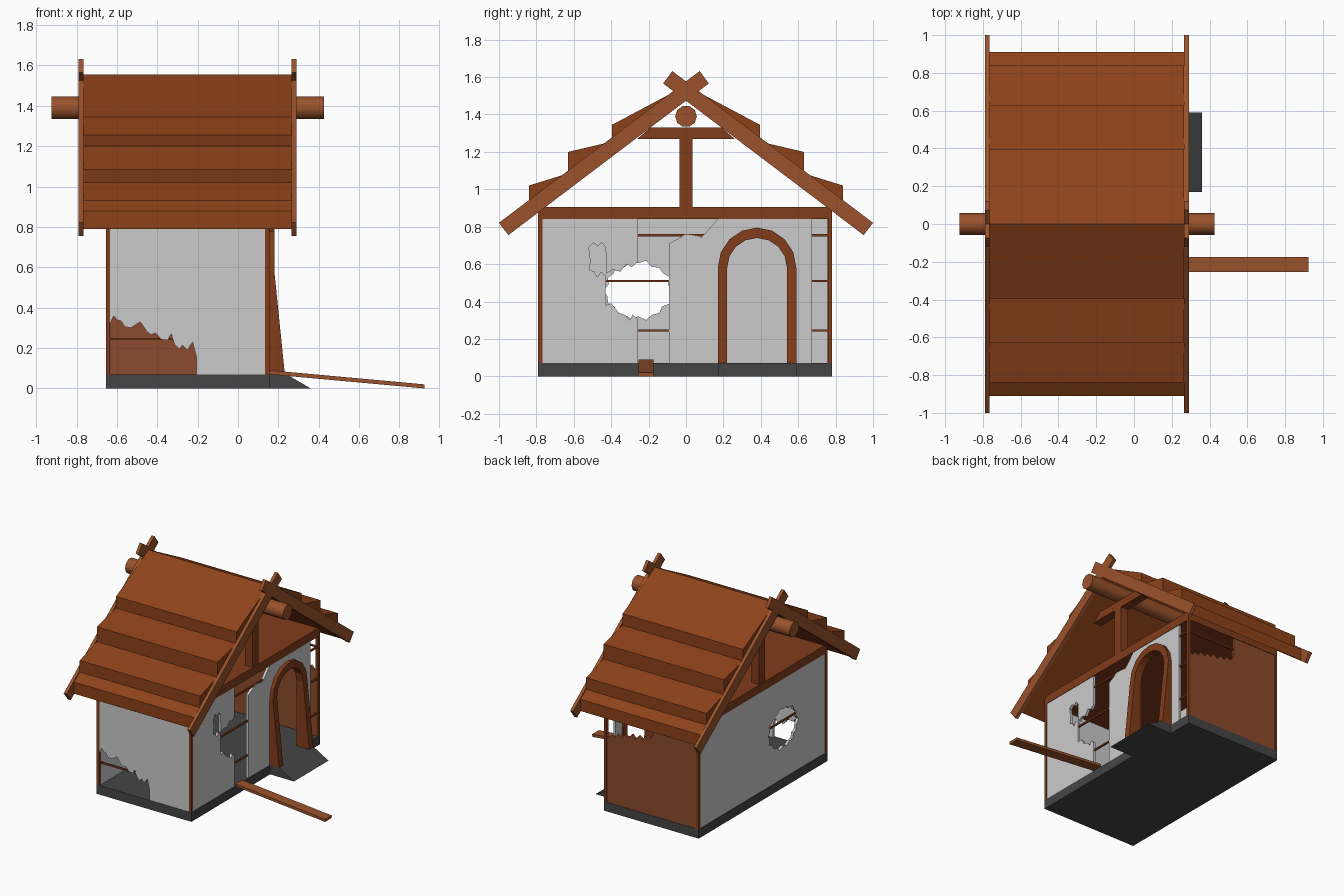
import bpy, bmesh, math
from mathutils import Vector

if "Cube" in bpy.data.objects:
    bpy.data.objects.remove(bpy.data.objects["Cube"])


def material(name, rgb):
    m = bpy.data.materials.new(name)
    m.diffuse_color = (*rgb, 1)
    m.use_nodes = True
    m.node_tree.nodes["Principled BSDF"].inputs["Base Color"].default_value = m.diffuse_color
    return m


ROOF = material("roof_wood", (0.27, 0.055, 0.01))
WOOD = material("beam_wood", (0.32, 0.085, 0.025))
DARK = material("frame_wood", (0.22, 0.045, 0.01))
BOARD = material("board_wood", (0.26, 0.07, 0.025))
STONE = material("dark_stone", (0.06, 0.06, 0.06))


def finish(name, bm, mat=None):
    bmesh.ops.recalc_face_normals(bm, faces=bm.faces)
    me = bpy.data.meshes.new(name)
    bm.to_mesh(me)
    bm.free()
    ob = bpy.data.objects.new(name, me)
    bpy.context.collection.objects.link(ob)
    if mat:
        me.materials.append(mat)
    return ob


def prism(name, pts, axis, a, b, mat=None):
    """Extrude a 2D outline: axis 'x' takes (y, z) points, 'y' takes (x, z)."""
    bm = bmesh.new()
    place = (lambda p: (a, p[0], p[1])) if axis == 'x' else (lambda p: (p[0], a, p[1]))
    face = bm.faces.new([bm.verts.new(place(p)) for p in pts])
    ext = bmesh.ops.extrude_face_region(bm, geom=[face])
    move = Vector((b - a, 0, 0) if axis == 'x' else (0, b - a, 0))
    bmesh.ops.translate(bm, vec=move,
                        verts=[v for v in ext['geom'] if isinstance(v, bmesh.types.BMVert)])
    bmesh.ops.triangulate(bm, faces=[f for f in bm.faces if len(f.verts) > 4])
    return finish(name, bm, mat)


def box(name, x0, x1, y0, y1, z0, z1, mat=None):
    return prism(name, [(y0, z0), (y1, z0), (y1, z1), (y0, z1)], 'x', x0, x1, mat)


# Stone base and sloped doorstep
box("base", -0.655, 0.155, -0.79, 0.78, 0, 0.07, STONE)
prism("doorstep", [(0.155, 0), (0.36, 0), (0.24, 0.07), (0.155, 0.07)], 'y', 0.17, 0.59, STONE)

# Corner posts and attic floor
for sx, x in (("left", -0.655), ("right", 0.133)):
    for sy, y in (("front", -0.79), ("back", 0.758)):
        box(f"post_{sy}_{sx}", x, x + 0.022, y, y + 0.022, 0.07, 0.84, DARK)
box("attic_floor", -0.655, 0.155, -0.79, 0.78, 0.84, 0.905, DARK)

# Front wall, broken at the lower left
prism("front_wall", [
    (-0.635, 0.32), (-0.615, 0.36), (-0.6, 0.34), (-0.58, 0.335), (-0.56, 0.305), (-0.53, 0.3),
    (-0.485, 0.33), (-0.45, 0.28), (-0.43, 0.265), (-0.41, 0.275), (-0.38, 0.245), (-0.35, 0.24),
    (-0.33, 0.27), (-0.315, 0.22), (-0.29, 0.195), (-0.275, 0.215), (-0.25, 0.19), (-0.225, 0.23),
    (-0.205, 0.15), (-0.205, 0.07), (0.135, 0.07), (0.135, 0.84), (-0.635, 0.84)],
    'y', -0.787, -0.767)

# Board back wall, broken at the upper corner
prism("back_wall", [
    (-0.64, 0.07), (0.14, 0.07), (0.14, 0.6), (0.12, 0.57), (0.09, 0.6), (0.065, 0.585),
    (0.04, 0.62), (0.01, 0.6), (-0.02, 0.63), (-0.05, 0.615), (-0.08, 0.65), (-0.11, 0.62),
    (-0.14, 0.655), (-0.17, 0.635), (-0.2, 0.67), (-0.23, 0.65), (-0.26, 0.69), (-0.265, 0.84),
    (-0.64, 0.84)], 'y', 0.757, 0.777, BOARD)

# Left wall with a ragged round hole
left = prism("left_wall", [(-0.77, 0.07), (0.76, 0.07), (0.76, 0.84), (-0.77, 0.84)],
             'x', -0.652, -0.632)
ring = []
for i in range(28):
    t = 2 * math.pi * i / 28
    k = (1.0, 0.9, 1.05, 0.94)[i % 4]
    ring.append((-0.255 + 0.18 * k * math.cos(t), 0.46 + 0.155 * k * math.sin(t)))
cutter = prism("hole_cutter", ring, 'x', -0.75, -0.55)
cutter.hide_render = True
mod = left.modifiers.new("hole", 'BOOLEAN')
mod.object, mod.operation, mod.solver = cutter, 'DIFFERENCE', 'EXACT'
bpy.context.view_layer.objects.active = left
bpy.ops.object.modifier_apply(modifier="hole")
bpy.data.objects.remove(cutter)

# Right wall: torn front panel, then the door panel with an arched notch
prism("right_wall_front", [
    (-0.77, 0.07), (-0.26, 0.07), (-0.26, 0.31), (-0.285, 0.33), (-0.3, 0.3), (-0.33, 0.33),
    (-0.36, 0.34), (-0.4, 0.39), (-0.43, 0.38), (-0.43, 0.54), (-0.455, 0.56), (-0.475, 0.53),
    (-0.49, 0.56), (-0.515, 0.57), (-0.51, 0.62), (-0.52, 0.69), (-0.495, 0.715), (-0.47, 0.695),
    (-0.45, 0.715), (-0.43, 0.69), (-0.425, 0.55), (-0.39, 0.57), (-0.35, 0.56), (-0.32, 0.6),
    (-0.29, 0.585), (-0.26, 0.61), (-0.26, 0.84), (-0.77, 0.84)], 'x', 0.132, 0.152)

SEG, CY, SPRING = 8, 0.38, 0.58


def arch(ry, rz):
    """Door outline from one foot over the arch to the other foot."""
    arc = [(CY - ry * math.cos(math.pi * i / SEG), SPRING + rz * math.sin(math.pi * i / SEG))
           for i in range(SEG + 1)]
    return [(CY - ry, 0.07)] + arc + [(CY + ry, 0.07)]


prism("right_wall_door", [(-0.09, 0.07)] + arch(0.185, 0.19) + [
    (0.67, 0.07), (0.67, 0.84), (0.17, 0.84), (0.085, 0.745), (0, 0.76), (-0.09, 0.71)],
    'x', 0.132, 0.152)

# Arched door frame with feet flaring outward
bm = bmesh.new()
loops = []
for (yi, zi), (yo, zo) in zip(arch(0.16, 0.16), arch(0.21, 0.215)):
    front = 0.232 if zo < 0.1 else 0.18
    loops.append([bm.verts.new(c) for c in
                  ((0.12, yi, zi), (front, yi, zi), (front, yo, zo), (0.12, yo, zo))])
for p, q in zip(loops, loops[1:]):
    for j in range(4):
        k = (j + 1) % 4
        bm.faces.new((p[j], p[k], q[k], q[j]))
bm.faces.new(loops[0])
bm.faces.new(loops[-1])
finish("door_frame", bm, DARK)

# Thin laths inside the walls
for n, z in enumerate((0.245, 0.51, 0.755)):
    lo, hi = z - 0.006, z + 0.006
    box(f"lath_left_{n}", -0.648, -0.636, -0.77, 0.76, lo, hi, DARK)
    box(f"lath_front_{n}", -0.64, 0.14, -0.783, -0.771, lo, hi, DARK)
    box(f"lath_back_{n}", -0.64, 0.14, 0.761, 0.773, lo, hi, DARK)
    box(f"lath_right_front_{n}", 0.136, 0.148, -0.77, 0.17, lo, hi, DARK)
    box(f"lath_right_back_{n}", 0.136, 0.148, 0.59, 0.76, lo, hi, DARK)

# Stepped roof, mirrored about the ridge
half = [(0.91, 0.79), (0.91, 0.88), (0.84, 0.93), (0.84, 1.02), (0.63, 1.085), (0.63, 1.20),
        (0.395, 1.255), (0.395, 1.345)]
prism("roof", [(0, 1.475)] + half + [(0, 1.555)] + [(-y, z) for y, z in reversed(half)],
      'x', -0.765, 0.265, ROOF)

# Gable ends: crossed rafters, tie beam and king post
for side, xr, xk in (("left", -0.79, -0.65), ("right", 0.265, 0.085)):
    for tag, s in (("front", 1), ("back", -1)):
        prism(f"rafter_{tag}_{side}", [(-s * 0.95, 0.755), (s * 0.122, 1.566),
                                       (s * 0.073, 1.632), (-s * 1.0, 0.821)],
              'x', xr, xr + 0.025, WOOD)
    prism(f"tie_beam_{side}", [(-0.26, 1.27), (0.26, 1.27), (0.19, 1.33), (-0.19, 1.33)],
          'x', xk, xk + 0.065, DARK)
    box(f"king_post_{side}", xk, xk + 0.065, -0.036, 0.036, 0.905, 1.275, DARK)

# Ridge pole
bpy.ops.mesh.primitive_cylinder_add(vertices=10, radius=0.058, depth=1.35,
                                    location=(-0.25, 0, 1.39), rotation=(0, math.pi / 2, 0))
pole = bpy.context.object
pole.name = "ridge_pole"
pole.data.materials.append(WOOD)
bpy.ops.object.shade_smooth_by_angle(angle=math.radians(50))

# Loose plank leaning off the base
prism("plank", [(0.155, 0.07), (0.923, 0.0), (0.925, 0.02), (0.157, 0.09)],
      'y', -0.255, -0.175, WOOD)
